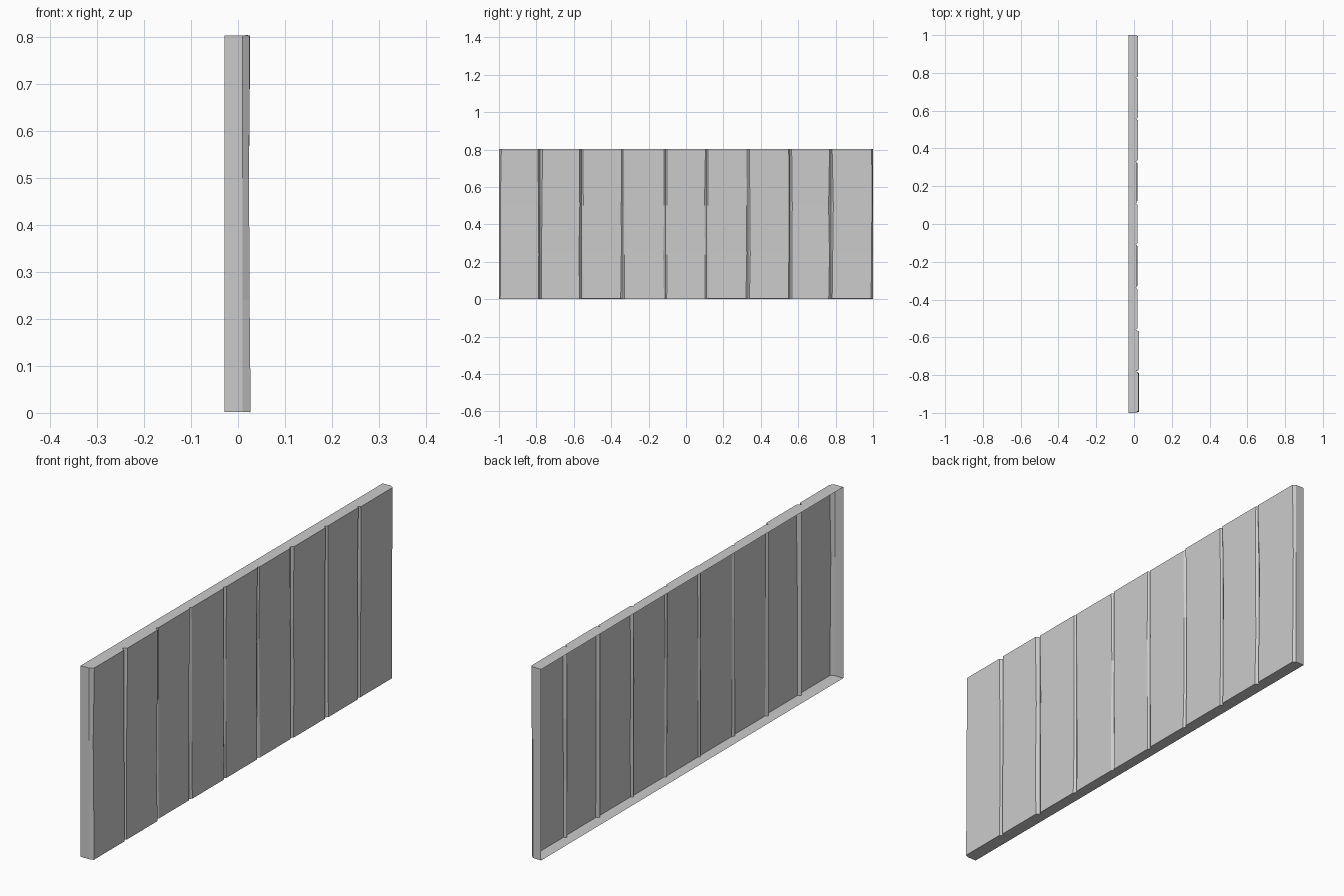
import bpy, bmesh, random

if "Cube" in bpy.data.objects:
    bpy.data.objects.remove(bpy.data.objects["Cube"])

random.seed(4)
BACK, GROOVE = -0.029, 0.010
Z_ROWS = [0.002, 0.24, 0.5, 0.803]
SEAMS = [-1.0, -0.78, -0.56, -0.338, -0.11, 0.11, 0.332, 0.556, 0.775, 1.0]
# plank face depth at bottom and top
DEPTHS = [(0.027, 0.025), (0.025, 0.026), (0.018, 0.018), (0.018, 0.017), (0.017, 0.018),
          (0.018, 0.017), (0.020, 0.021), (0.022, 0.021), (0.020, 0.022)]


def plank_row(z, t):
    """Cross-section of all planks at one height: V seams between raised faces."""
    sag = 0.003 * (1 - abs(2 * t - 1))
    end = 0.001 if t in (0, 1) else 0
    pts = [(GROOVE, SEAMS[0], z)]
    for a, b, (low, high) in zip(SEAMS, SEAMS[1:], DEPTHS):
        x = max(low + (high - low) * t - sag, 0.0155)
        dz = random.uniform(-end, end)
        for y in (a + random.uniform(0.006, 0.013), b - random.uniform(0.006, 0.013)):
            pts.append((x, y, z + dz))
        pts.append((GROOVE, b, z))
    return pts


bm = bmesh.new()
z0, z1 = Z_ROWS[0], Z_ROWS[-1]
rows = [[bm.verts.new(p) for p in plank_row(z, (z - z0) / (z1 - z0))] for z in Z_ROWS]

# plank skin facing +x
for lo, hi in zip(rows, rows[1:]):
    for i in range(len(lo) - 1):
        bm.faces.new((lo[i], lo[i + 1], hi[i + 1], hi[i]))

# plank end caps at top and bottom
n = len(rows[0])
for i in range(0, n - 1, 3):
    bm.faces.new(rows[0][i:i + 4][::-1])
    bm.faces.new(rows[-1][i:i + 4])

# thin open-backed rim running round the panel
corners = [(-1, z0), (1, z0), (1, z1), (-1, z1)]
front = [bm.verts.new((GROOVE, y, z)) for y, z in corners]
back = [bm.verts.new((BACK, y, z)) for y, z in corners]
for i in range(4):
    j = (i + 1) % 4
    bm.faces.new((front[i], back[i], back[j], front[j]))

mesh = bpy.data.meshes.new("plank_wall_panel")
bm.to_mesh(mesh)
bm.free()
panel = bpy.data.objects.new("plank_wall_panel", mesh)
bpy.context.collection.objects.link(panel)
